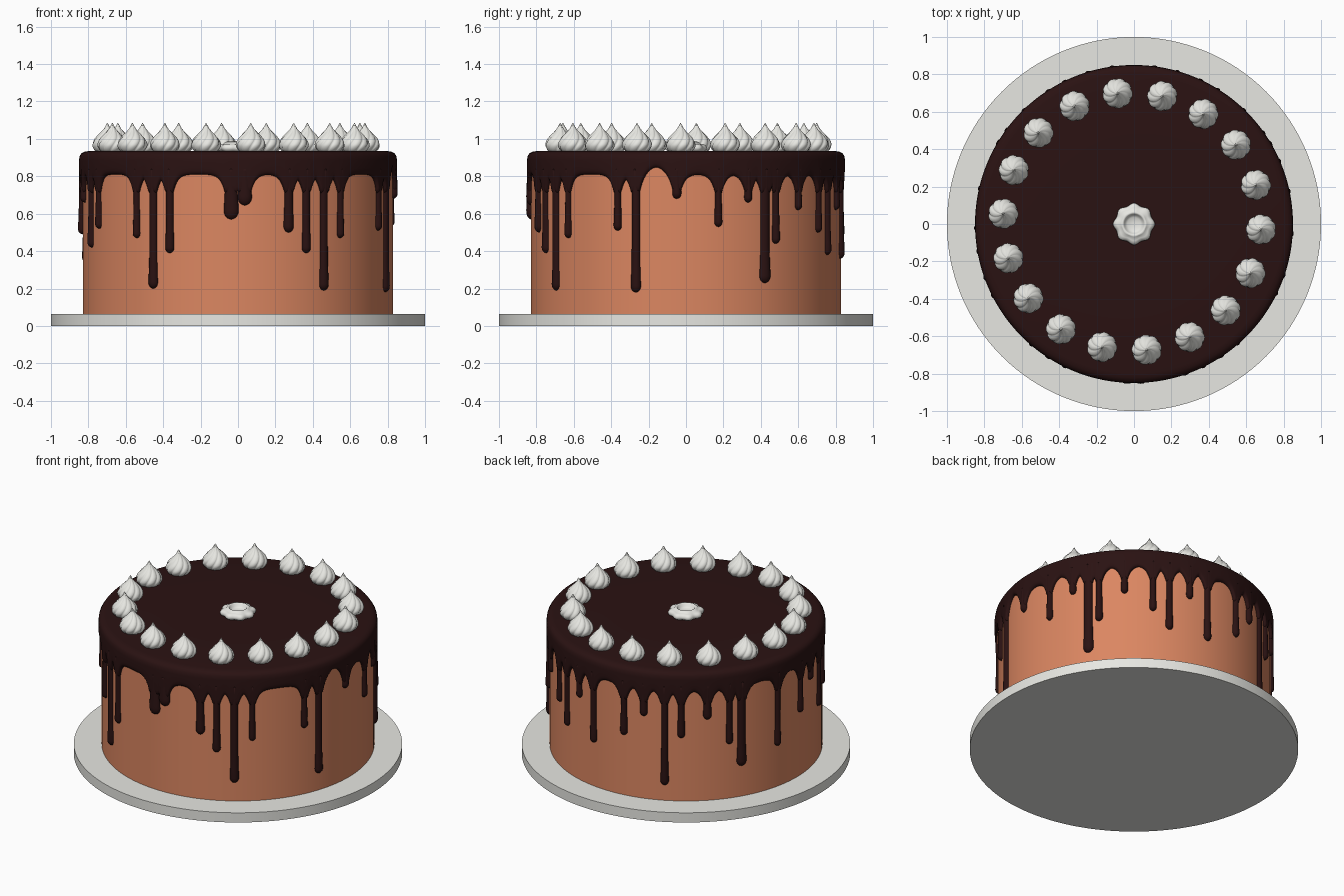
import bpy, bmesh, math
from math import sin, cos, pi, radians, exp

if "Cube" in bpy.data.objects:
    bpy.data.objects.remove(bpy.data.objects["Cube"])


def material(name, rgb):
    m = bpy.data.materials.new(name)
    m.diffuse_color = (*rgb, 1)
    m.use_nodes = True
    m.node_tree.nodes["Principled BSDF"].inputs["Base Color"].default_value = m.diffuse_color
    return m


WHITE = material("cream_white", (0.8, 0.8, 0.76))
SPONGE = material("caramel_frosting", (0.71, 0.24, 0.12))
CHOC = material("dark_chocolate", (0.023, 0.006, 0.006))


def loft(name, rings, mat, angle=180):
    """Skin closed rings of points; both ends are capped."""
    bm = bmesh.new()
    vr = [[bm.verts.new(p) for p in ring] for ring in rings]
    n = len(vr[0])
    for a, b in zip(vr, vr[1:]):
        for i in range(n):
            j = (i + 1) % n
            bm.faces.new((a[i], a[j], b[j], b[i]))
    bm.faces.new(vr[0][::-1])
    bm.faces.new(vr[-1])
    bmesh.ops.recalc_face_normals(bm, faces=bm.faces)
    me = bpy.data.meshes.new(name)
    bm.to_mesh(me)
    bm.free()
    me.materials.append(mat)
    ob = bpy.data.objects.new(name, me)
    bpy.context.collection.objects.link(ob)
    bpy.ops.object.select_all(action='DESELECT')
    ob.select_set(True)
    bpy.context.view_layer.objects.active = ob
    bpy.ops.object.shade_smooth_by_angle(angle=radians(angle))
    return ob


def circle(r, z, n=128):
    return [(r * cos(2 * pi * i / n), r * sin(2 * pi * i / n), z) for i in range(n)]


# Board and cake body
loft("cake_board", [circle(1, 0), circle(1, 0.065)], WHITE, 30)
loft("cake_body", [circle(0.83, 0.065), circle(0.83, 0.915)], SPONGE, 30)

# Drips: azimuth in degrees, bottom height, half width
DRIPS = [(-160, .42, .022), (-153, .52, .022), (-130.5, .47, .022), (-123, .20, .029),
         (-116, .39, .026), (-92.5, .57, .042), (-87.5, .645, .04), (-71, .50, .029),
         (-64, .39, .026), (-56.5, .19, .029), (-49, .47, .022), (-26, .51, .023),
         (-18.8, .18, .029), (-3.4, .68, .025), (12, .53, .022), (23.5, .66, .022),
         (30.5, .23, .034), (35.2, .44, .024), (46, .62, .022), (58, .50, .022),
         (65, .38, .024), (74, .62, .022), (82.5, .36, .026), (98, .47, .025),
         (107, .62, .025), (116, .17, .027), (123, .49, .025), (134, .61, .027),
         (143.5, .43, .023), (149, .27, .033), (167, .34, .023), (181.5, .49, .023),
         (190, .66, .022)]


def gap(a, b):
    return abs((a - b + 180) % 360 - 180)


def edge(az):
    """Lower edge of the icing skirt: arches between the drips."""
    base = 0.81 + 0.04 * exp(-(gap(az, -11) / 5) ** 2)
    drop = 0
    for a, zb, hw in DRIPS:
        d = max(0, radians(gap(az, a)) * 0.85 - hw * 0.8)
        drop = max(drop, min(0.1, 0.8 - zb) * exp(-d / 0.025))
    return base - drop


# Icing cap with scalloped skirt
N = 900
azs = [360 * i / N for i in range(N)]
edges = [edge(a) for a in azs]
profile = [(0.4, .935, 0), (.80, .935, 0), (.822, .931, 0), (.838, .922, 0), (.847, .908, 0),
           (.85, .885, 0), (.85, .035, 1), (.849, .02, 1), (.845, .008, 1),
           (.837, .001, 1), (.822, 0, 1)]
rings = [[(r * cos(radians(a)), r * sin(radians(a)), z + k * e) for a, e in zip(azs, edges)]
         for r, z, k in profile]
loft("icing_cap", rings, CHOC)

# Drips: flattened strands with a fuller rounded tip
for k, (a, zb, hw) in enumerate(DRIPS):
    top, rings = 0.84, []
    L = top - zb
    hs = [hw * (1 - cos(pi / 2 * t / 7)) * 1.2 for t in range(8)]
    hs += [hs[-1] + (L - hs[-1]) * t / 12 for t in range(1, 13)]
    for h in hs:
        cap = math.sqrt(max(0.004, 1 - (1 - min(1, h / (hw * 1.2))) ** 2))
        bulb = 0.8 + 0.2 * exp(-(h / 0.11) ** 2)
        w, d = hw * cap * bulb, 0.027 * cap * bulb
        ring = []
        for i in range(16):
            t = 2 * pi * i / 16
            r, az = 0.829 + d * cos(t), radians(a) + w * sin(t) / 0.84
            ring.append((r * cos(az), r * sin(az), zb + h))
        rings.append(ring)
    loft(f"icing_drip_{k + 1}", rings, CHOC)

# Piped cream dollops with twisted ridges
SHAPE = [(.058, .930), (.070, .942), (.079, .958), (.080, .972), (.075, .988), (.066, 1.003),
         (.053, 1.018), (.040, 1.031), (.028, 1.043), (.018, 1.055), (.011, 1.067),
         (.006, 1.077), (.001, 1.086)]
for k in range(18):
    c = radians(-3.5 + 20 * k)
    cx, cy = -0.01 + 0.69 * cos(c), 0.013 + 0.69 * sin(c)
    rings = []
    for r, z in SHAPE:
        ring = []
        for i in range(72):
            t = 2 * pi * i / 72
            rr = r * (0.91 + 0.09 * abs(cos(4.5 * t)) ** 0.7 * 1.1)
            ang = t + 9 * (z - 0.93) + c
            ring.append((cx + rr * cos(ang), cy + rr * sin(ang), z))
        rings.append(ring)
    loft(f"cream_dollop_{k + 1}", rings, WHITE)

# Central cream rosette with a dished middle
ROSE = [(.085, .930, 1), (.103, .942, 1), (.106, .955, 1), (.098, .967, 1), (.085, .973, .7),
        (.075, .974, .4), (.068, .982, .2), (.060, .985, 0), (.053, .980, 0),
        (.048, .965, 0), (.035, .957, 0), (.01, .954, 0)]
rings = []
for r, z, k in ROSE:
    rings.append([((r + .006 * k * cos(8 * t)) * cos(t), (r + .006 * k * cos(8 * t)) * sin(t), z)
                  for t in [2 * pi * i / 96 for i in range(96)]])
loft("cream_rosette", rings, WHITE)
